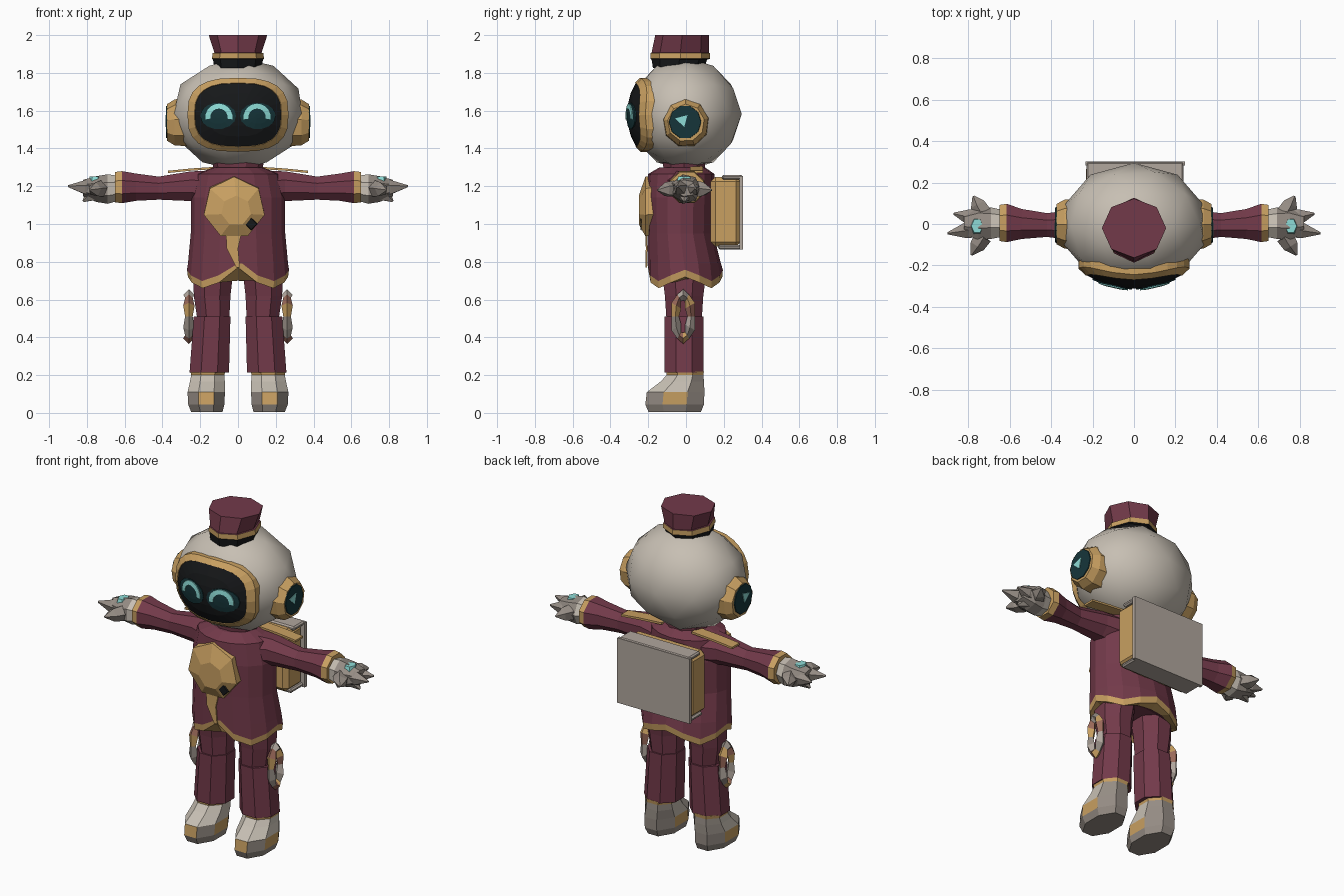
import bpy, bmesh, math
from mathutils import Vector

cube = bpy.data.objects.get("Cube")
if cube:
    bpy.data.objects.remove(cube)

COLORS = {
    "bone": (0.57, 0.52, 0.45), "taupe": (0.44, 0.385, 0.34), "grey": (0.3, 0.262, 0.23),
    "maroon": (0.17, 0.042, 0.068), "gold": (0.58, 0.35, 0.12),
    "black": (0.008, 0.009, 0.01), "dark teal": (0.008, 0.036, 0.042),
    "cyan": (0.27, 0.72, 0.68), "salmon": (0.32, 0.14, 0.1),
}
MATS = {}
for key, rgb in COLORS.items():
    m = bpy.data.materials.new(key)
    m.use_nodes = True
    m.diffuse_color = (*rgb, 1)
    m.node_tree.nodes["Principled BSDF"].inputs["Base Color"].default_value = (*rgb, 1)
    MATS[key] = m
KEYS = list(COLORS)


def finish(name, bm, paint=None):
    """Turn a bmesh into an object; paint(face) returns a colour name."""
    bmesh.ops.recalc_face_normals(bm, faces=bm.faces)
    bm.normal_update()
    if paint:
        for f in bm.faces:
            f.material_index = KEYS.index(paint(f))
    used = sorted({f.material_index for f in bm.faces})
    for f in bm.faces:
        f.material_index = used.index(f.material_index)
    me = bpy.data.meshes.new(name)
    bm.to_mesh(me)
    bm.free()
    for i in used:
        me.materials.append(MATS[KEYS[i]])
    ob = bpy.data.objects.new(name, me)
    bpy.context.collection.objects.link(ob)
    return ob


def skin(name, rings, bands, s=1, paint=None, loop=False):
    """Bridge rings of points; bands holds one colour, or one per strip."""
    strips = len(rings) if loop else len(rings) - 1
    if isinstance(bands, str):
        bands = [bands] * strips
    bm = bmesh.new()
    vs = [[bm.verts.new((p[0] * s, p[1], p[2])) for p in r] for r in rings]
    n = len(rings[0])
    for i in range(strips):
        a, b = vs[i], vs[(i + 1) % len(vs)]
        for j in range(n):
            k = (j + 1) % n
            bm.faces.new((a[j], a[k], b[k], b[j])).material_index = KEYS.index(bands[i])
    if not loop:
        bm.faces.new(vs[0]).material_index = KEYS.index(bands[0])
        bm.faces.new(vs[-1]).material_index = KEYS.index(bands[-1])
    return finish(name, bm, paint)


def ring(axis, x, y, z, a, b, n=8, turn=0.0, power=1.0):
    """Oval (or rounded box, power < 1) of n points square to an axis."""
    pts = []
    for i in range(n):
        t = turn + math.tau * i / n
        c, d = math.cos(t), math.sin(t)
        u = a * math.copysign(abs(c) ** power, c)
        v = b * math.copysign(abs(d) ** power, d)
        off = {"X": (0, u, v), "Y": (u, 0, v), "Z": (u, v, 0)}[axis]
        pts.append((x + off[0], y + off[1], z + off[2]))
    return pts


def loft(name, axis, data, bands, s=1, n=8, turn=0.0, paint=None):
    return skin(name, [ring(axis, *d, n, turn) for d in data], bands, s, paint)


def box(name, lo, hi, color, bevel=0.0):
    bm = bmesh.new()
    bmesh.ops.create_cube(bm, size=1)
    for v in bm.verts:
        v.co = [l + (h - l) * (c + 0.5) for l, h, c in zip(lo, hi, v.co)]
    if bevel:
        bmesh.ops.bevel(bm, geom=bm.edges[:], offset=bevel, segments=1, affect="EDGES")
    return finish(name, bm, lambda f: color)


def spike(name, base, tip, r, color, s=1):
    base, tip = Vector(base), Vector(tip)
    d = (tip - base).normalized()
    u = d.cross(Vector((0, 0.3, 1))).normalized()
    w = d.cross(u)
    arc = [math.tau * i / 5 for i in range(5)]
    rings = [[c + (u * math.cos(t) + w * math.sin(t)) * k for t in arc]
             for c, k in ((base, r), (base.lerp(tip, 0.5), r * 0.85), (tip, r * 0.12))]
    return skin(name, rings, color, s)


# Head shell
bm = bmesh.new()
bmesh.ops.create_icosphere(bm, subdivisions=2, radius=1)
for v in bm.verts:
    v.co = (v.co.x * 0.358, v.co.y * 0.3 - 0.005, v.co.z * 0.3 + 1.582)
head = finish("head", bm, lambda f: "bone")
for p in head.data.polygons:
    p.use_smooth = True


# Face visor hugging the head, with gold rim
def visor_y(x, z):
    return -0.312 * math.sqrt(max(0.05, 1 - (x / 0.38) ** 2 - ((z - 1.58) / 0.325) ** 2))


def face_ring(t, lift):
    pts = ring("Y", 0, 0, 1.578, 0.26 * t, 0.19 * t, 24, 0, 0.72)
    return [(x, visor_y(x, z) - lift, z) for x, y, z in pts]


skin("visor", [face_ring(1.03, -0.05), face_ring(1.03, -0.006), face_ring(0.89, 0.002), face_ring(0.88, -0.002),
               face_ring(0.6, 0), face_ring(0.3, 0), face_ring(0.08, 0)],
     ["gold", "gold", "gold", "black", "black", "black"])

for s, side in ((1, "left"), (-1, "right")):
    # Eyes: glowing halo and curved smile arc
    halo = []
    for t, lift in ((1, -0.002), (1, 0.004), (0.6, 0.004), (0.15, 0.004)):
        halo.append([(x, visor_y(x, z) - lift, z)
                     for x, y, z in ring("Y", 0.105, 0, 1.572, 0.095 * t, 0.07 * t, 14)])
    skin(side + "_eye_halo", halo, "dark teal", s)
    arcs = []
    for i in range(11):
        t = math.pi * (i / 10 * 1.1 - 0.05)
        sec = []
        for r, lift in ((0.046, 0.002), (0.072, 0.002), (0.072, 0.009), (0.046, 0.009)):
            x, z = 0.101 + r * math.cos(t), 1.565 + r * math.sin(t)
            sec.append((x, visor_y(x, z) - lift, z))
        arcs.append(sec)
    skin(side + "_eye_arc", arcs, "cyan", s)

    # Ear pods
    loft(side + "_ear", "X", [(0.27, 0, 1.535, 0.125, 0.13), (0.335, 0, 1.535, 0.12, 0.125),
                              (0.375, 0, 1.535, 0.098, 0.1)], "gold", s, 9, 0.2)
    loft(side + "_ear_lens", "X", [(0.37, -0.005, 1.54, 0.088, 0.09), (0.38, -0.005, 1.54, 0.084, 0.088)],
         "dark teal", s, 10)
    loft(side + "_ear_glint", "X", [(0.378, -0.02, 1.55, 0.04, 0.037), (0.384, -0.02, 1.55, 0.04, 0.037)],
         "cyan", s, 3, 0.8)

    # Sleeve with gold cuff
    loft(side + "_sleeve", "X", [(0.14, -0.01, 1.19, 0.12, 0.1), (0.25, -0.005, 1.2, 0.085, 0.085),
                                 (0.42, -0.005, 1.19, 0.062, 0.066), (0.54, 0.0, 1.195, 0.078, 0.078),
                                 (0.615, 0.005, 1.195, 0.1, 0.092), (0.65, 0.005, 1.195, 0.094, 0.087)],
         ["maroon"] * 4 + ["gold"], s, 8, math.pi / 8)
    # Hand, fingers and gem
    loft(side + "_hand", "X", [(0.62, 0, 1.19, 0.065, 0.065), (0.69, 0, 1.185, 0.08, 0.08),
                               (0.75, 0, 1.185, 0.085, 0.07), (0.82, 0, 1.19, 0.055, 0.045)],
         ["bone", "grey", "grey"], s, 7)
    for i, tip in enumerate([(0.9, -0.045, 1.2), (0.87, 0.05, 1.19),
                             (0.785, -0.15, 1.18), (0.775, 0.135, 1.18), (0.82, -0.01, 1.12)]):
        spike(f"{side}_finger_{i + 1}", (0.73, tip[1] * 0.4, 1.185), tip, 0.046, "grey", s)
    loft(side + "_hand_gem", "Z", [(0.757, -0.01, 1.22, 0.036, 0.045), (0.757, -0.01, 1.252, 0.028, 0.036)],
         "cyan", s, 6)
    # Shoulder strap
    skin(side + "_shoulder_strap", [[(x, y, z + dz) for y, dz in ((0.02, 0), (0.09, 0), (0.09, 0.012), (0.02, 0.012))]
                                    for x, z in ((0.1, 1.292), (0.25, 1.282), (0.37, 1.27))], "gold", s)

    # Trouser leg: thigh tucked into wider shin
    loft(side + "_thigh", "Z", [(0.13, -0.01, 0.76, 0.115, 0.13), (0.137, -0.01, 0.62, 0.105, 0.11),
                                (0.13, -0.01, 0.48, 0.09, 0.1)], "maroon", s, 8, math.pi / 8)
    loft(side + "_shin", "Z", [(0.137, -0.01, 0.51, 0.105, 0.112), (0.152, -0.01, 0.215, 0.113, 0.112)],
         "maroon", s, 8, math.pi / 8)

    # Boot, painted by the direction each face looks
    def boot_paint(f):
        c, nrm = f.calc_center_median(), f.normal
        if c.z > 0.2:
            return "gold"
        if 0.04 < c.z < 0.13 and (abs(nrm.x) > 0.85 or nrm.y < -0.8):
            return "gold"
        return "bone" if c.z > 0.1 and nrm.y < 0.2 else "grey"

    loft(side + "_boot", "Z", [(0.165, -0.06, 0.005, 0.09, 0.15), (0.168, -0.06, 0.045, 0.104, 0.168),
                               (0.168, -0.055, 0.11, 0.107, 0.165), (0.162, -0.02, 0.165, 0.1, 0.125),
                               (0.16, -0.005, 0.2, 0.095, 0.105), (0.16, -0.005, 0.22, 0.1, 0.108)],
         "grey", s, 8, math.pi / 8, boot_paint)

    # Ragged hanging loop on the outer thigh
    links = []
    for i in range(12):
        t = math.tau * i / 12
        k = 0.03 if i % 2 else 0.02
        c, d = math.cos(t), math.sin(t)
        links.append([(0.26 + u * k, -0.015 + c * (0.042 + v * k), 0.51 + d * (0.115 + v * k))
                      for u, v in ((-1, 0), (0, 1), (1, 0), (0, -1))])
    skin(side + "_thigh_loop", links, ["salmon", "gold", "grey", "taupe"] * 3, s, None, True)

# Jacket with scalloped gold hem
bands = [(0, -0.02, 1.3, 0.13, 0.12), (0, -0.025, 1.265, 0.22, 0.175), (0, -0.03, 1.14, 0.25, 0.18),
         (0, -0.03, 0.95, 0.25, 0.175), (0, -0.01, 0.79, 0.265, 0.195), (0, -0.005, 0.698, 0.27, 0.2),
         (0, -0.005, 0.66, 0.265, 0.197), (0, -0.005, 0.7, 0.215, 0.15), (0, -0.005, 0.72, 0.17, 0.11)]
rings = [ring("Z", *b, 16) for b in bands]
for r in rings[5:7]:
    for i, (x, y, z) in enumerate(r):
        lift = 0.03 * (1 + math.cos(i * math.pi / 2)) + (0.05 if i == 12 else 0)
        r[i] = (x, y, z + lift)
skin("jacket", rings, ["maroon"] * 5 + ["gold", "gold", "maroon"])

# Chest ornament and front trim
loft("chest_ornament", "Y", [(-0.02, -0.15, 1.09, 0.165, 0.17), (-0.02, -0.215, 1.085, 0.165, 0.165),
                             (-0.01, -0.25, 1.07, 0.08, 0.08)], "gold", 1, 7, math.pi / 2)
loft("ornament_chip", "Y", [(0.07, -0.235, 1.0, 0.035, 0.035), (0.07, -0.242, 1.0, 0.03, 0.03)], "black", 1, 4)
skin("front_trim", [[(x + u, y - dy, z) for u, dy in ((-w, 0), (w, 0), (w, 0.008), (-w, 0.008))]
                    for x, z, y, w in ((-0.02, 0.98, -0.206, 0.045), (-0.03, 0.87, -0.205, 0.03),
                                       (0, 0.77, -0.206, 0.01))], "gold")
loft("neck", "Z", [(0, -0.01, 1.25, 0.12, 0.11), (0, -0.01, 1.34, 0.14, 0.12)], "maroon", 1, 10)

# Backpack
box("backpack_body", (-0.232, 0.13, 0.88), (0.232, 0.29, 1.25), "gold", 0.025)
box("backpack_back", (-0.235, 0.282, 0.865), (0.247, 0.302, 1.255), "taupe")
box("backpack_lid", (-0.23, 0.19, 1.235), (0.24, 0.3, 1.26), "taupe", 0.008)
box("backpack_base", (-0.23, 0.17, 0.866), (0.235, 0.3, 0.89), "taupe", 0.008)

# Hat: black brim, gold band, flared crown
loft("hat", "Z", [(0, -0.04, 1.825, 0.125, 0.135), (0, -0.035, 1.87, 0.132, 0.147), (0, -0.03, 1.875, 0.138, 0.157),
                  (0, -0.03, 1.905, 0.134, 0.157), (0, -0.03, 1.907, 0.125, 0.152), (0, -0.02, 2.0, 0.155, 0.143)],
     ["black", "black", "gold", "maroon", "maroon"], 1, 8)
